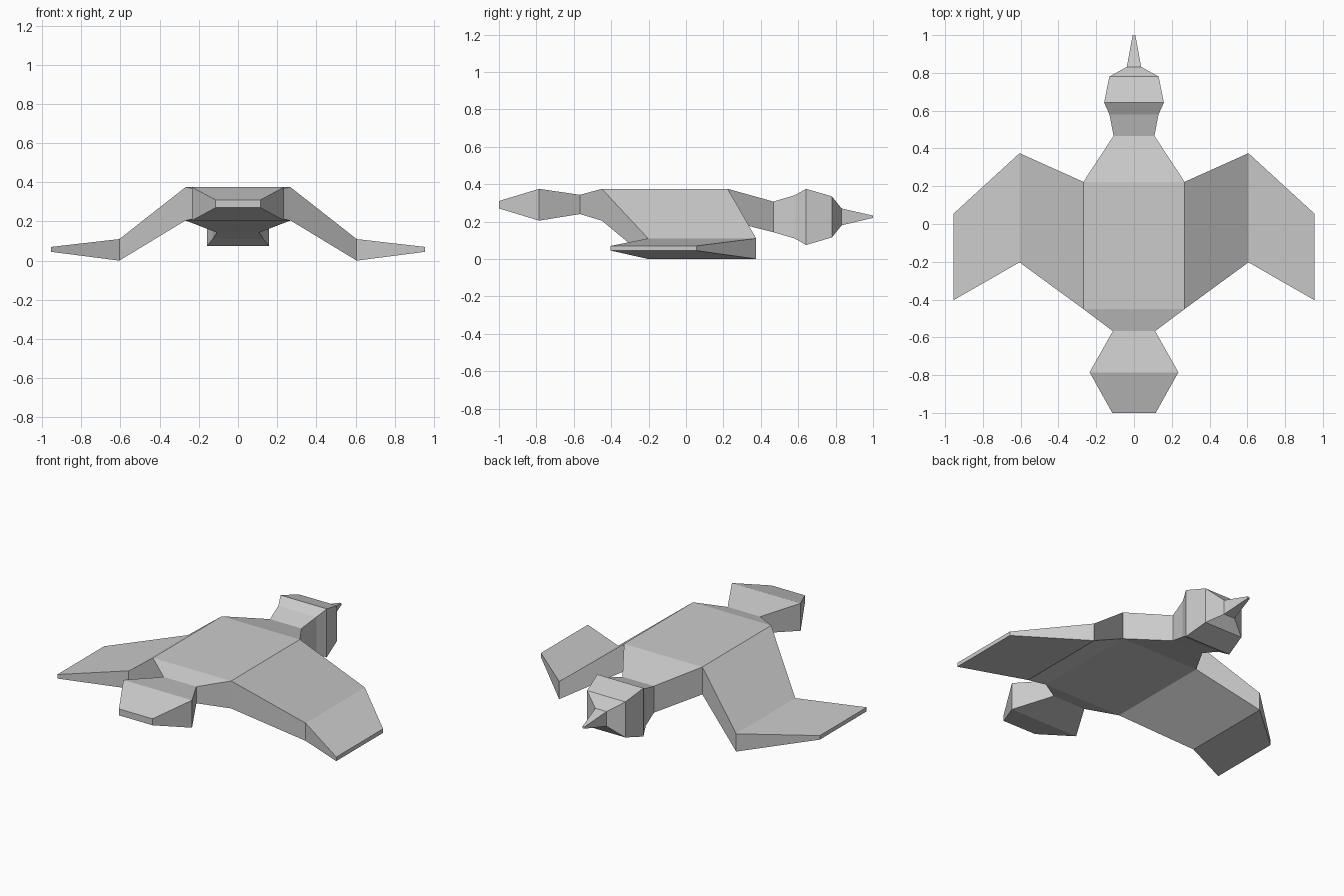
import bpy, bmesh

if "Cube" in bpy.data.objects:
    bpy.data.objects.remove(bpy.data.objects["Cube"])

# Body sections from tail to beak: y, half width, bottom z, top z
BODY = [
    (-1.0, 0.115, 0.27, 0.31),
    (-0.785, 0.235, 0.205, 0.375),
    (-0.567, 0.112, 0.24, 0.343),
    (-0.45, 0.268, 0.205, 0.375),
    (0.223, 0.268, 0.205, 0.375),
    (0.467, 0.108, 0.143, 0.307),
    (0.58, 0.13, 0.11, 0.34),
    (0.642, 0.158, 0.075, 0.375),
    (0.78, 0.131, 0.115, 0.335),
    (0.832, 0.038, 0.18, 0.27),
    (1.0, 0.007, 0.22, 0.232),
]
# Wing sections from root to tip: x, back y, front y, bottom z, top z
WING = [
    (0.268, -0.45, 0.223, 0.205, 0.375),
    (0.606, -0.203, 0.375, 0.0, 0.11),
    (0.955, -0.403, 0.055, 0.045, 0.07),
]
SHOULDER = 3  # body segment whose sides open into the wings


def loft(bm, rings, start_cap, end_cap, open_segment=None):
    """Bridge four-sided rings; leave the two sides of open_segment open."""
    loops = [[bm.verts.new(p) for p in ring] for ring in rings]
    for s, (a, b) in enumerate(zip(loops, loops[1:])):
        for i in range(4):
            if s == open_segment and i % 2 == 1:
                continue
            j = (i + 1) % 4
            bm.faces.new((a[i], a[j], b[j], b[i]))
    if start_cap:
        bm.faces.new(loops[0])
    if end_cap:
        bm.faces.new(loops[-1])


bm = bmesh.new()

# Tail, body, head and beak
loft(bm, [[(-w, y, lo), (w, y, lo), (w, y, hi), (-w, y, hi)]
          for y, w, lo, hi in BODY], True, True, SHOULDER)

# Mirrored wings
for side in (-1, 1):
    loft(bm, [[(side * x, back, lo), (side * x, front, lo),
               (side * x, front, hi), (side * x, back, hi)]
              for x, back, front, lo, hi in WING], False, True)

# Weld the wings to the shoulders
bmesh.ops.remove_doubles(bm, verts=bm.verts, dist=0.001)
bmesh.ops.recalc_face_normals(bm, faces=bm.faces)

mesh = bpy.data.meshes.new("bird")
bm.to_mesh(mesh)
bm.free()
bpy.context.collection.objects.link(bpy.data.objects.new("bird", mesh))
